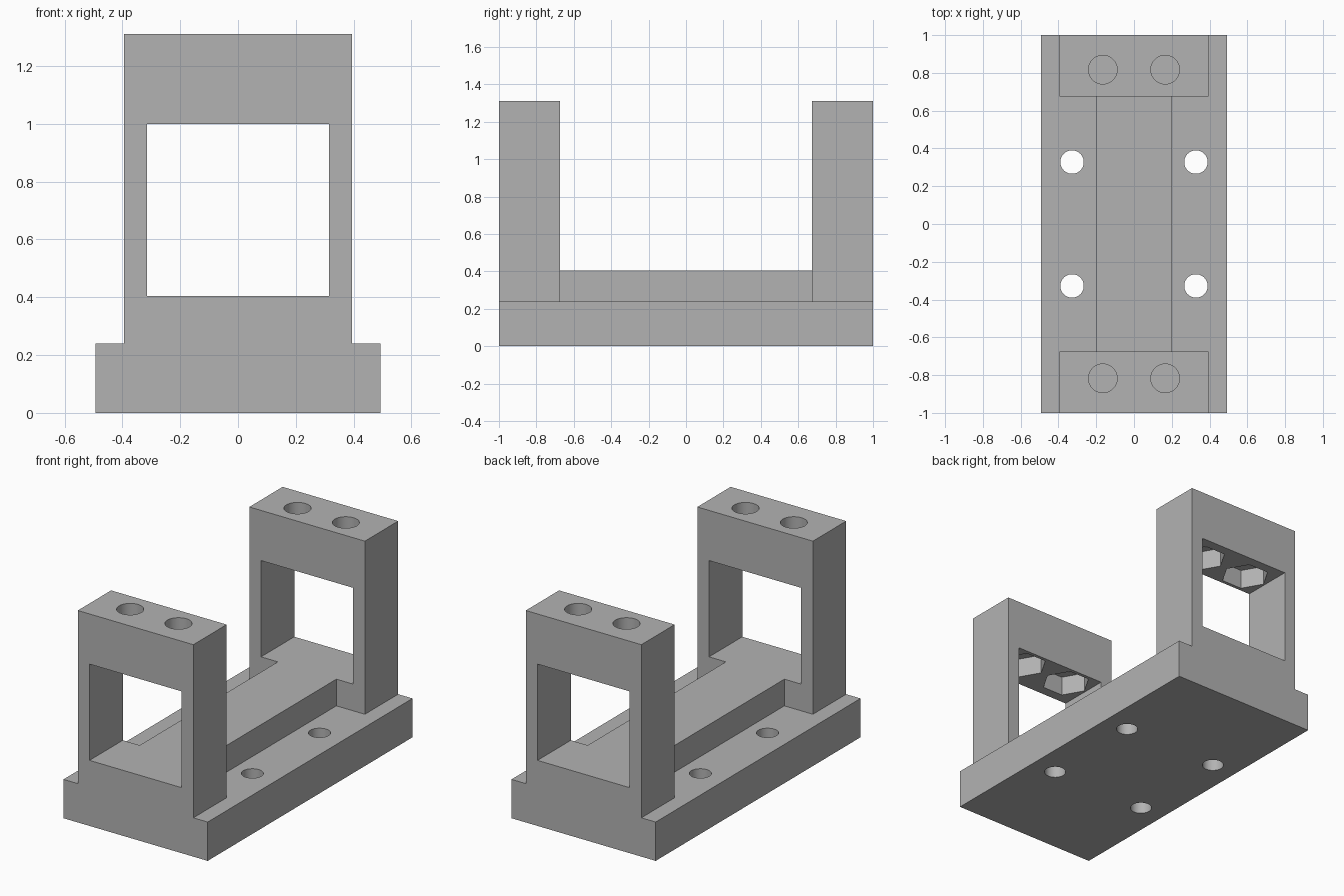
import bpy, bmesh, math
from mathutils import Matrix

cube = bpy.data.objects.get("Cube")
if cube:
    bpy.data.objects.remove(cube, do_unlink=True)

GREY = (0.45, 0.45, 0.45, 1)
grey = bpy.data.materials.new("machined grey")
grey.use_nodes = True
grey.diffuse_color = GREY
grey.node_tree.nodes["Principled BSDF"].inputs["Base Color"].default_value = GREY


def finish(name, bm):
    mesh = bpy.data.meshes.new(name)
    bm.to_mesh(mesh)
    bm.free()
    mesh.materials.append(grey)
    obj = bpy.data.objects.new(name, mesh)
    bpy.context.collection.objects.link(obj)
    return obj


def box(name, x, y, z):
    """Box from (min, max) ranges on each axis."""
    bm = bmesh.new()
    size = [r[1] - r[0] for r in (x, y, z)]
    middle = [(r[0] + r[1]) / 2 for r in (x, y, z)]
    bmesh.ops.create_cube(bm, size=1, matrix=Matrix.Translation(middle) @ Matrix.Diagonal((*size, 1)))
    return finish(name, bm)


def prism(name, x, y, z, radius, sides):
    """Upright regular prism between two heights, one corner on +x."""
    bm = bmesh.new()
    place = Matrix.Translation((x, y, sum(z) / 2)) @ Matrix.Rotation(math.pi / 2, 4, "Z")
    bmesh.ops.create_cone(bm, cap_ends=True, segments=sides, radius1=radius, radius2=radius,
                          depth=z[1] - z[0], matrix=place)
    return finish(name, bm)


def cut(obj, cutters):
    """Subtract the cutters, bake the result and drop the cutters."""
    for cutter in cutters:
        cutter.hide_render = True
        mod = obj.modifiers.new(cutter.name, "BOOLEAN")
        mod.operation, mod.solver, mod.object = "DIFFERENCE", "EXACT", cutter
    graph = bpy.context.evaluated_depsgraph_get()
    graph.update()
    baked = bpy.data.meshes.new_from_object(obj.evaluated_get(graph))
    obj.modifiers.clear()
    obj.data = baked
    for cutter in cutters:
        bpy.data.objects.remove(cutter, do_unlink=True)
    bpy.ops.object.select_all(action="DESELECT")
    obj.select_set(True)
    bpy.context.view_layer.objects.active = obj
    bpy.ops.object.shade_smooth_by_angle(angle=math.radians(30))


BASE_TOP, SILL, LINTEL, TOP = 0.24, 0.405, 1.0, 1.31
INNER = 0.675  # inner face of each tower

# Base plate with four mounting holes
base = box("base_plate", (-0.493, 0.493), (-1, 1), (0, BASE_TOP))
cut(base, [prism("mounting_hole", x, y, (-0.1, 0.4), 0.062, 48)
           for x in (-0.328, 0.328) for y in (-0.328, 0.328)])

# Raised spine between the towers
box("spine", (-0.2, 0.2), (-INNER, INNER), (BASE_TOP, SILL))

# Window-frame towers with bolt holes and hexagonal nut pockets below them
for name, side in (("front_tower", -1), ("back_tower", 1)):
    depth = sorted((side * INNER, side))
    tower = box(name, (-0.395, 0.395), depth, (BASE_TOP, TOP))
    y = side * 0.817
    cutters = [box("window", (-0.315, 0.315), (depth[0] - 0.1, depth[1] + 0.1), (SILL, LINTEL))]
    for x in (-0.165, 0.165):
        cutters.append(prism("nut_pocket", x, y, (0.9, LINTEL + 0.12), 0.14, 6))
        cutters.append(prism("bolt_hole", x, y, (0.85, TOP + 0.1), 0.076, 48))
    cut(tower, cutters)
